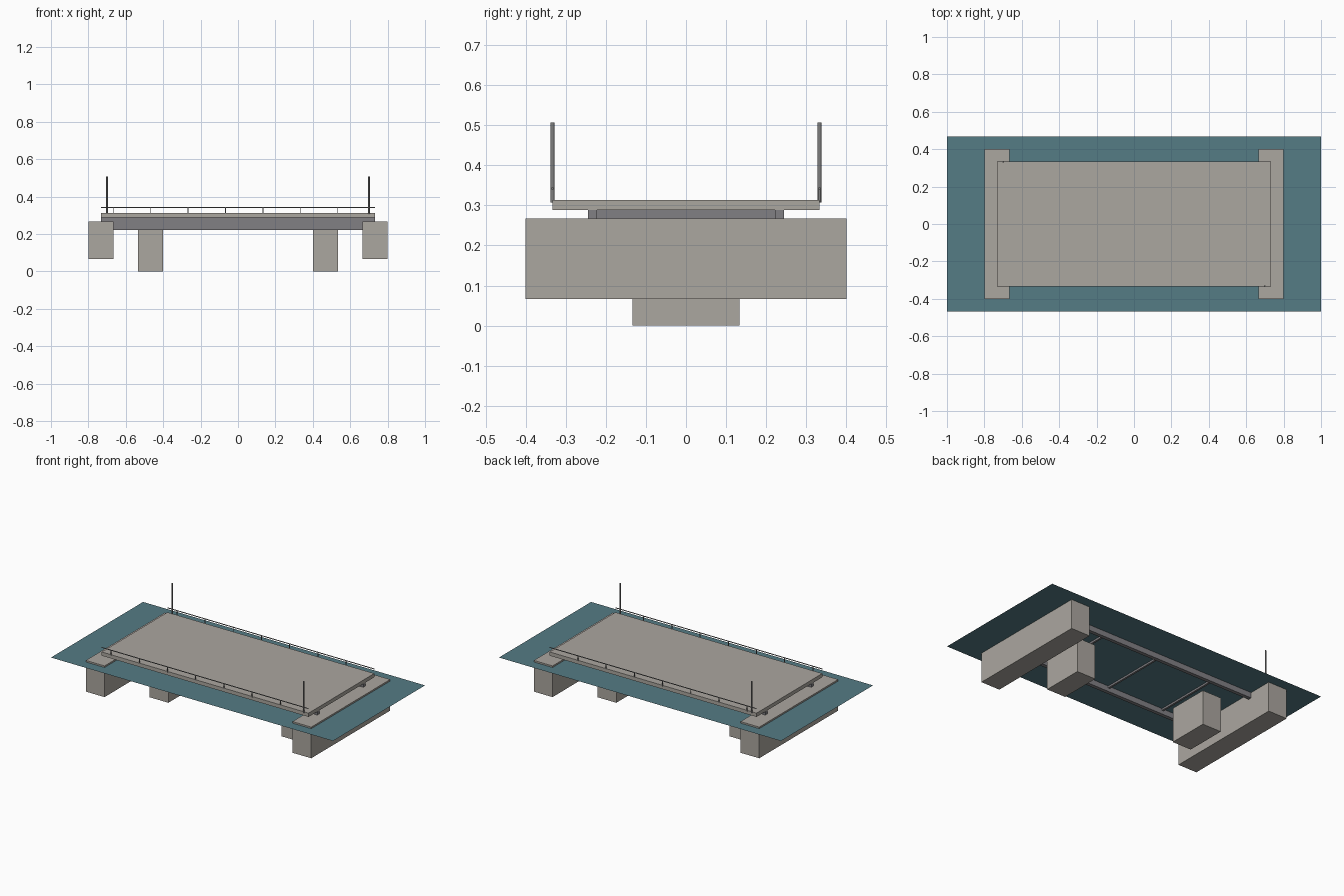
import bpy

old = bpy.data.objects.get("Cube")
if old:
    bpy.data.objects.remove(old, do_unlink=True)


def material(name, colour):
    m = bpy.data.materials.new(name)
    m.use_nodes = True
    m.diffuse_color = (*colour, 1)
    bsdf = next(n for n in m.node_tree.nodes if n.type == "BSDF_PRINCIPLED")
    bsdf.inputs["Base Color"].default_value = (*colour, 1)
    return m


concrete = material("concrete", (0.41, 0.385, 0.35))
girder_steel = material("girder_steel", (0.22, 0.215, 0.23))
rail_steel = material("rail_steel", (0.22, 0.22, 0.22))
water_blue = material("water_blue", (0.09, 0.2, 0.235))


def finish(name, mat):
    ob = bpy.context.object
    ob.name = name
    ob.data.materials.append(mat)
    return ob


def box(name, centre, size, bottom, top, mat):
    """Box given by plan centre, plan size and its bottom and top heights."""
    bpy.ops.mesh.primitive_cube_add(size=1, location=(*centre, (bottom + top) / 2))
    ob = finish(name, mat)
    ob.scale = (*size, top - bottom)
    return ob


WATER, DECK_LOW, DECK_TOP = 0.257, 0.289, 0.313
GIRDER_LOW, RAIL_TOP = 0.222, 0.343
EDGE, LENGTH = 0.333, 1.467

# Water sheet
bpy.ops.mesh.primitive_plane_add(size=1, location=(0, 0, WATER))
finish("water", water_blue).scale = (2, 0.933, 1)

# Road deck
box("deck", (0, 0), (LENGTH, 2 * EDGE), DECK_LOW, DECK_TOP, concrete)

# Supports at both ends
for side, s in (("left", 1), ("right", -1)):
    box("abutment_" + side, (s * 0.733, 0), (0.133, 0.8), 0.067, 0.267, concrete)
    box("pier_" + side, (s * 0.467, 0), (0.133, 0.267), 0, GIRDER_LOW, concrete)

# Girders and railings along both edges
for side, s in (("front", -1), ("back", 1)):
    box("girder_" + side, (0, s * 0.233), (LENGTH, 0.023), GIRDER_LOW, DECK_LOW, girder_steel)
    box("handrail_" + side, (0, s * EDGE), (LENGTH, 0.004), RAIL_TOP - 0.003, RAIL_TOP + 0.001, rail_steel)
    for i in range(7):
        box("rail_post_" + side, (-0.667 + 0.2 * i, s * EDGE), (0.004, 0.004),
            DECK_TOP - 0.005, RAIL_TOP, rail_steel)

# Cross beams between the girders
for i in (-1, 0, 1):
    box("cross_beam", (0.4 * i, 0), (0.012, 0.444), 0.245, DECK_LOW, girder_steel)

# Lamp poles on opposite corners
for s in (-1, 1):
    bpy.ops.mesh.primitive_cylinder_add(vertices=12, radius=0.005, depth=0.2,
                                        location=(s * 0.7, -s * EDGE, 0.407))
    finish("lamp_pole", rail_steel)
    bpy.ops.object.shade_smooth_by_angle()
